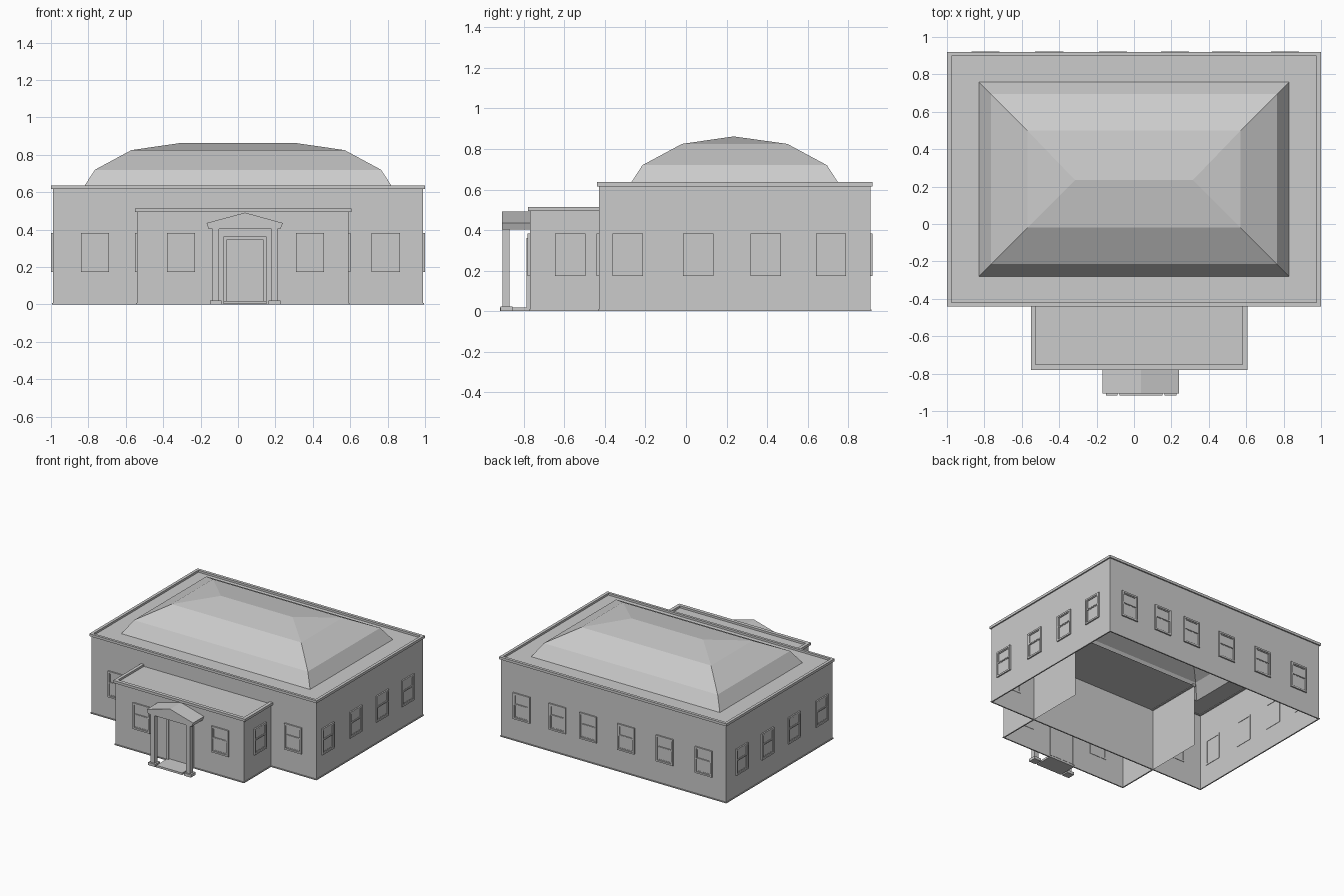
import bpy, bmesh
from mathutils import Matrix, Vector

if "Cube" in bpy.data.objects:
    bpy.data.objects.remove(bpy.data.objects["Cube"])


def finish(name, bm, fix=True):
    if fix:
        bmesh.ops.recalc_face_normals(bm, faces=bm.faces)
    me = bpy.data.meshes.new(name)
    bm.to_mesh(me)
    bm.free()
    ob = bpy.data.objects.new(name, me)
    bpy.context.collection.objects.link(ob)
    return ob


def rect(x0, x1, y0, y1):
    return [(x0, y1), (x0, y0), (x1, y0), (x1, y1)]


def add_box(bm, x0, x1, y0, y1, z0, z1):
    m = Matrix.Translation(((x0 + x1) / 2, (y0 + y1) / 2, (z0 + z1) / 2))
    bmesh.ops.create_cube(bm, size=1, matrix=m @ Matrix.Diagonal((x1 - x0, y1 - y0, z1 - z0, 1)))


def box(name, *b):
    bm = bmesh.new()
    add_box(bm, *b)
    return finish(name, bm)


def add_ring(bm, outer, inner, z0, z1, closed=True):
    """Rectangular band between two outlines; open ones leave out the back run."""
    secs = [[bm.verts.new((*p, z)) for p, z in ((o, z0), (o, z1), (i, z1), (i, z0))]
            for o, i in zip(outer, inner)]
    for k in range(len(secs) if closed else len(secs) - 1):
        a, b = secs[k], secs[(k + 1) % len(secs)]
        for j in range(4):
            bm.faces.new((a[j], b[j], b[(j + 1) % 4], a[(j + 1) % 4]))
    if not closed:
        bm.faces.new(secs[0])
        bm.faces.new(secs[-1])


def ring(name, *args):
    bm = bmesh.new()
    add_ring(bm, *args)
    return finish(name, bm)


def walls(name, pts, z1, closed):
    bm = bmesh.new()
    lo = [bm.verts.new((*p, 0)) for p in pts]
    hi = [bm.verts.new((*p, z1)) for p in pts]
    n = len(pts)
    for k in range(n if closed else n - 1):
        m = (k + 1) % n
        bm.faces.new((lo[k], lo[m], hi[m], hi[k]))
    return finish(name, bm, False)


# Main hall: thin walls, cornice, plinth line
walls("main_walls", rect(-.99, .99, -.43, .91), .625, True)
ring("main_cornice", rect(-1, 1, -.44, .92), rect(-.977, .977, -.42, .897), .616, .636)
ring("main_plinth", rect(-.995, .995, -.435, .915), rect(-.985, .985, -.425, .905), 0, .008)

# Main roof: flat rim, then stepped hipped dome up to a ridge
bm = bmesh.new()
prev = None
for off, z in ((-.16, .62), (0, .62), (.065, .72), (.26, .825), (.515, .862)):
    if off < 0:
        pts = rect(-.99, .99, -.43, .91)
    else:
        pts = rect(-.83 + off, .83 - off, -.28 + off, .76 - off)
    cur = [bm.verts.new((*p, z)) for p in pts]
    if prev:
        for k in range(4):
            m = (k + 1) % 4
            bm.faces.new((prev[k], prev[m], cur[m], cur[k]))
    prev = cur
bmesh.ops.remove_doubles(bm, verts=bm.verts, dist=.012)
finish("dome_roof", bm)

# Entrance block: runs on into the hall, open at its back
walls("entrance_walls", rect(-.54, .59, -.77, .04), .5, False)
ring("entrance_cornice", rect(-.552, .607, -.78, .04), rect(-.527, .58, -.752, .04), .494, .514, False)
ring("entrance_plinth", rect(-.545, .595, -.775, -.43), rect(-.535, .585, -.765, -.43), 0, .008, False)
bm = bmesh.new()
bm.faces.new([bm.verts.new((*p, .498)) for p in rect(-.54, .59, -.77, .04)])
finish("entrance_roof", bm, False)

# Window mesh: local x right, y up, z outward
bm = bmesh.new()
add_ring(bm, rect(-.075, .075, -.104, .104), rect(-.062, .062, -.091, .091), -.003, .011)
for y0, y1, zf in ((-.091, .012, .004), (.012, .091, .007)):
    add_ring(bm, rect(-.062, .062, y0, y1), rect(-.055, .055, y0 + .007, y1 - .007), 0, zf)
    bm.faces.new([bm.verts.new((x, y, .002)) for x, y in rect(-.062, .062, y0, y1)])
add_box(bm, -.062, .062, .008, .016, 0, .009)
window = finish("window", bm)
win_mesh = window.data
bpy.data.objects.remove(window)


def put_window(name, pos, normal):
    n, up = Vector(normal), Vector((0, 0, 1))
    ob = bpy.data.objects.new(name, win_mesh)
    bpy.context.collection.objects.link(ob)
    rot = Matrix((up.cross(n), up, n)).transposed().to_4x4()
    ob.matrix_world = Matrix.Translation((*pos, .278)) @ rot


for y in (-.288, .06, .394, .715):
    put_window("side_window", (.99, y), (1, 0, 0))
    put_window("side_window", (-.99, y), (-1, 0, 0))
for x in (.808, .492, .22, -.112, -.453, -.795):
    put_window("back_window", (x, .91), (0, 1, 0))
for x in (-.765, .79):
    put_window("front_window", (x, -.43), (0, -1, 0))
for x in (-.305, .385):
    put_window("entrance_window", (x, -.77), (0, -1, 0))
put_window("entrance_side_window", (.59, -.57), (1, 0, 0))
put_window("entrance_side_window", (-.54, -.57), (-1, 0, 0))

# Door: frame with a set-back leaf, and a low step
bm = bmesh.new()
add_box(bm, -.077, -.062, -.787, -.765, .015, .362)
add_box(bm, .137, .152, -.787, -.765, .015, .362)
add_box(bm, -.062, .137, -.787, -.765, .345, .362)
finish("door_frame", bm)
box("door", -.062, .137, -.776, -.768, .02, .346)
box("door_step", -.077, .152, -.918, -.77, .002, .018)

# Porch columns with square bases
for x in (-.118, .195):
    box("porch_column", x - .017, x + .017, -.905, -.87, .02, .405)
    box("column_base", x - .031, x + .031, -.916, -.856, 0, .022)

# Porch gable roof
bm = bmesh.new()
prof = [(-.157, .402), (.227, .402), (.24, .435), (.0375, .491), (-.168, .435)]
face = bm.faces.new([bm.verts.new((x, -.907, z)) for x, z in prof])
ext = bmesh.ops.extrude_face_region(bm, geom=[face], use_keep_orig=True)
bmesh.ops.translate(bm, verts=[v for v in ext["geom"] if isinstance(v, bmesh.types.BMVert)], vec=(0, .137, 0))
finish("porch_gable", bm)
